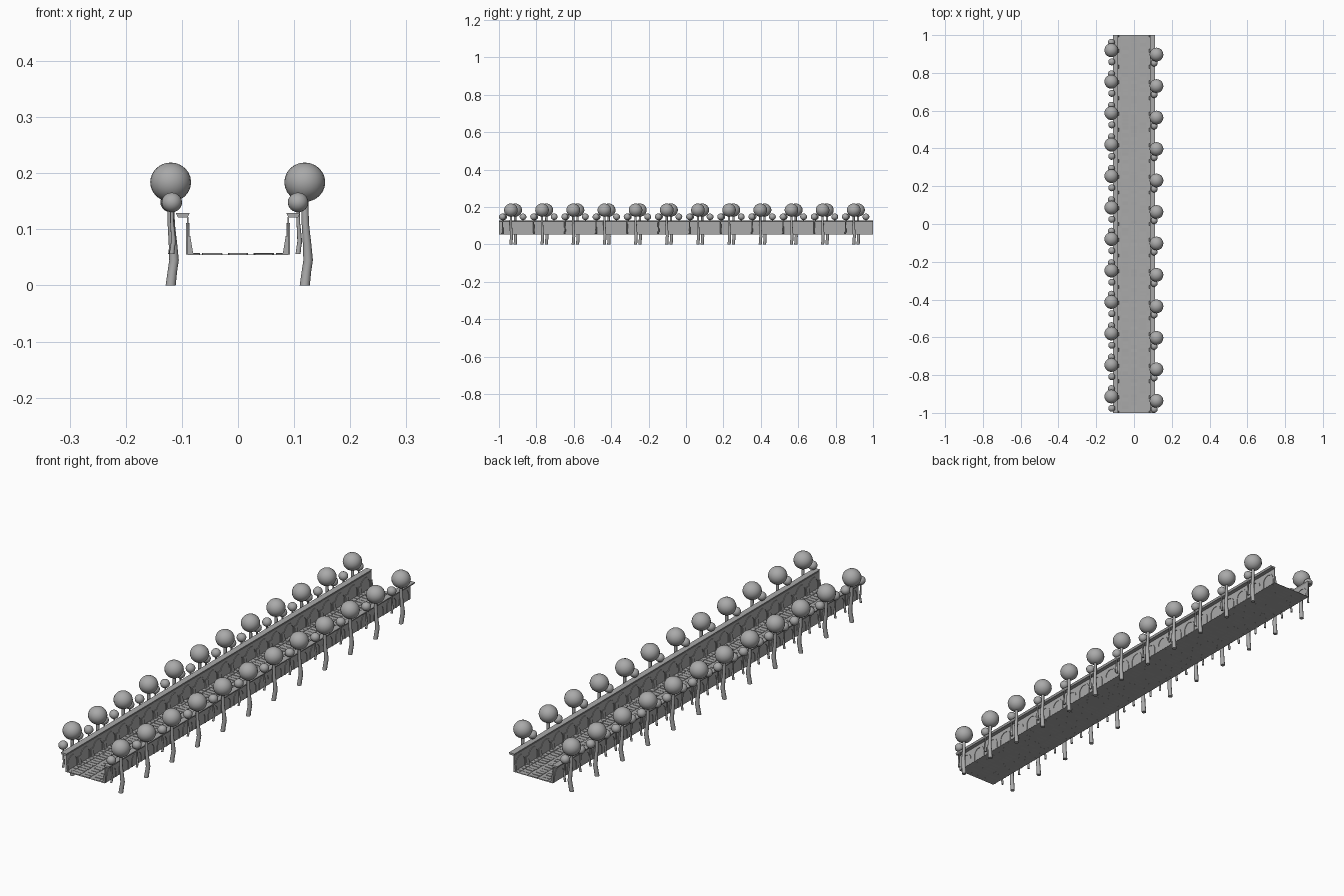
import bpy, bmesh, math, random
from mathutils import Matrix, Vector

random.seed(4)
cube = bpy.data.objects.get("Cube")
if cube:
    bpy.data.objects.remove(cube, do_unlink=True)

grey = bpy.data.materials.new("plain grey")
grey.use_nodes = True
grey.diffuse_color = (0.4, 0.4, 0.4, 1)
grey.node_tree.nodes["Principled BSDF"].inputs["Base Color"].default_value = (0.4, 0.4, 0.4, 1)


def make_mesh(name, bm):
    bmesh.ops.recalc_face_normals(bm, faces=bm.faces[:])
    me = bpy.data.meshes.new(name)
    bm.to_mesh(me)
    bm.free()
    me.materials.append(grey)
    return me


def place(name, me, loc=(0, 0, 0), scale=1.0):
    ob = bpy.data.objects.new(name, me)
    bpy.context.collection.objects.link(ob)
    ob.location = loc
    ob.scale = (scale,) * 3
    return ob


def box(bm, lo, hi, tilt=0.0):
    lo, hi = Vector(lo), Vector(hi)
    mat = (Matrix.Translation((lo + hi) / 2) @ Matrix.Rotation(tilt, 4, 'X')
           @ Matrix.Diagonal((*(hi - lo), 1)))
    bmesh.ops.create_cube(bm, size=1, matrix=mat)


def extrude_y(bm, profile, y0, y1):
    # closed x-z profile swept along y
    a = [bm.verts.new((x, y0, z)) for x, z in profile]
    b = [bm.verts.new((x, y1, z)) for x, z in profile]
    bm.faces.new(a)
    bm.faces.new(b)
    for i in range(len(a)):
        j = (i + 1) % len(a)
        bm.faces.new((a[i], a[j], b[j], b[i]))


# Deck: thin sheet with rows of uneven paving slabs
bm = bmesh.new()
box(bm, (-0.09, -1, 0.0545), (0.09, 1, 0.0555))
place("deck", make_mesh("deck", bm))

bm = bmesh.new()
ROWS = 100
step = 2 / ROWS
for x, half in ((-0.076, 0.008), (-0.046, 0.018), (0, 0.018), (0.046, 0.018), (0.076, 0.008)):
    for r in range(ROWS):
        y = -1 + step * (r + 0.5)
        w = half * random.uniform(0.85, 1)
        top = 0.0565 + random.uniform(0, 0.0015)
        box(bm, (x - w, y - 0.0085, 0.0545), (x + w, y + 0.0085, top), random.uniform(-0.03, 0.03))
place("paving_slabs", make_mesh("paving_slabs", bm))

# Side walls with coping, piers and arch rings
ARCHES = 24
bay = 2 / ARCHES
SPRING, RADIUS = 0.078, 0.027


def arch_ring(bm, yc, x0, x1):
    path = [(-RADIUS, 0.055)]
    path += [(-RADIUS * math.cos(math.pi * i / 10), SPRING + RADIUS * math.sin(math.pi * i / 10))
             for i in range(11)]
    path.append((RADIUS, 0.055))
    grow = (RADIUS + 0.006) / RADIUS
    loops = []
    for y, z in path:
        yo, zo = y * grow, max(SPRING + (z - SPRING) * grow, 0.055)
        loops.append([bm.verts.new(p) for p in ((x0, yc + y, z), (x1, yc + y, z),
                                                (x1, yc + yo, zo), (x0, yc + yo, zo))])
    for a, b in zip(loops, loops[1:]):
        for i in range(4):
            j = (i + 1) % 4
            bm.faces.new((a[i], a[j], b[j], b[i]))


for side, s in (("left", 1), ("right", -1)):
    bm = bmesh.new()
    extrude_y(bm, [(s * x, z) for x, z in ((0.088, 0.055), (0.088, 0.122), (0.0905, 0.122), (0.0905, 0.055))], -1, 1)
    place(side + "_wall", make_mesh(side + "_wall", bm))

    bm = bmesh.new()
    extrude_y(bm, [(s * x, z) for x, z in ((0.09, 0.121), (0.086, 0.129), (0.111, 0.129), (0.107, 0.121))], -1, 1)
    place(side + "_coping", make_mesh(side + "_coping", bm))

    bm = bmesh.new()
    for i in range(ARCHES):
        yc = -1 + bay * (i + 0.5)
        arch_ring(bm, yc, s * 0.086, s * 0.0925)
    place(side + "_arches", make_mesh(side + "_arches", bm))

    bm = bmesh.new()
    pier = [(s * x, z) for x, z in ((0.079, 0.055), (0.081, 0.063), (0.085, 0.088), (0.089, 0.088), (0.089, 0.055))]
    for i in range(ARCHES + 1):
        y = -1 + bay * i
        extrude_y(bm, pier, max(-1, y - 0.009), min(1, y + 0.009))
    place(side + "_piers", make_mesh(side + "_piers", bm))

# Tree parts: bent trunk and round crown, shared by every tree
bm = bmesh.new()
SIDES = 10
rings = []
for x, y, z, r in ((0, 0, 0, 0.009), (0.003, 0.002, 0.025, 0.0085), (0.006, 0.003, 0.045, 0.0085),
                   (0.004, 0.001, 0.075, 0.0075), (0.001, 0, 0.11, 0.0065), (0, 0, 0.16, 0.006)):
    rings.append([bm.verts.new((x + r * math.cos(2 * math.pi * k / SIDES),
                                y + r * math.sin(2 * math.pi * k / SIDES), z)) for k in range(SIDES)])
for a, b in zip(rings, rings[1:]):
    for k in range(SIDES):
        j = (k + 1) % SIDES
        bm.faces.new((a[k], a[j], b[j], b[k]))
bm.faces.new(rings[0])
bm.faces.new(rings[-1])
trunk = make_mesh("trunk", bm)

bm = bmesh.new()
bmesh.ops.create_uvsphere(bm, u_segments=20, v_segments=12, radius=0.0365,
                          matrix=Matrix.Translation((0, 0, 0.184)) @ Matrix.Diagonal((1, 1, 0.96, 1)))
crown = make_mesh("crown", bm)
for me in (trunk, crown):
    for p in me.polygons:
        p.use_smooth = len(p.vertices) < 5


def tree(name, x, y, z=0.0, scale=1.0):
    place(name + "_trunk", trunk, (x, y, z), scale)
    place(name + "_crown", crown, (x, y, z), scale)


# Avenue of tall trees with half-size saplings beside them
for i in range(12):
    yr = 0.92 - i / 6
    yl = 0.897 - i / 6
    tree("right_tree", -0.12, yr)
    tree("right_sapling", -0.12, yr + 0.042, 0.056, 0.5)
    tree("right_sapling", -0.118, yr - 0.062, 0.056, 0.5)
    tree("left_tree", 0.119, yl)
    tree("left_sapling", 0.107, yl - 0.045, 0.056, 0.5)
